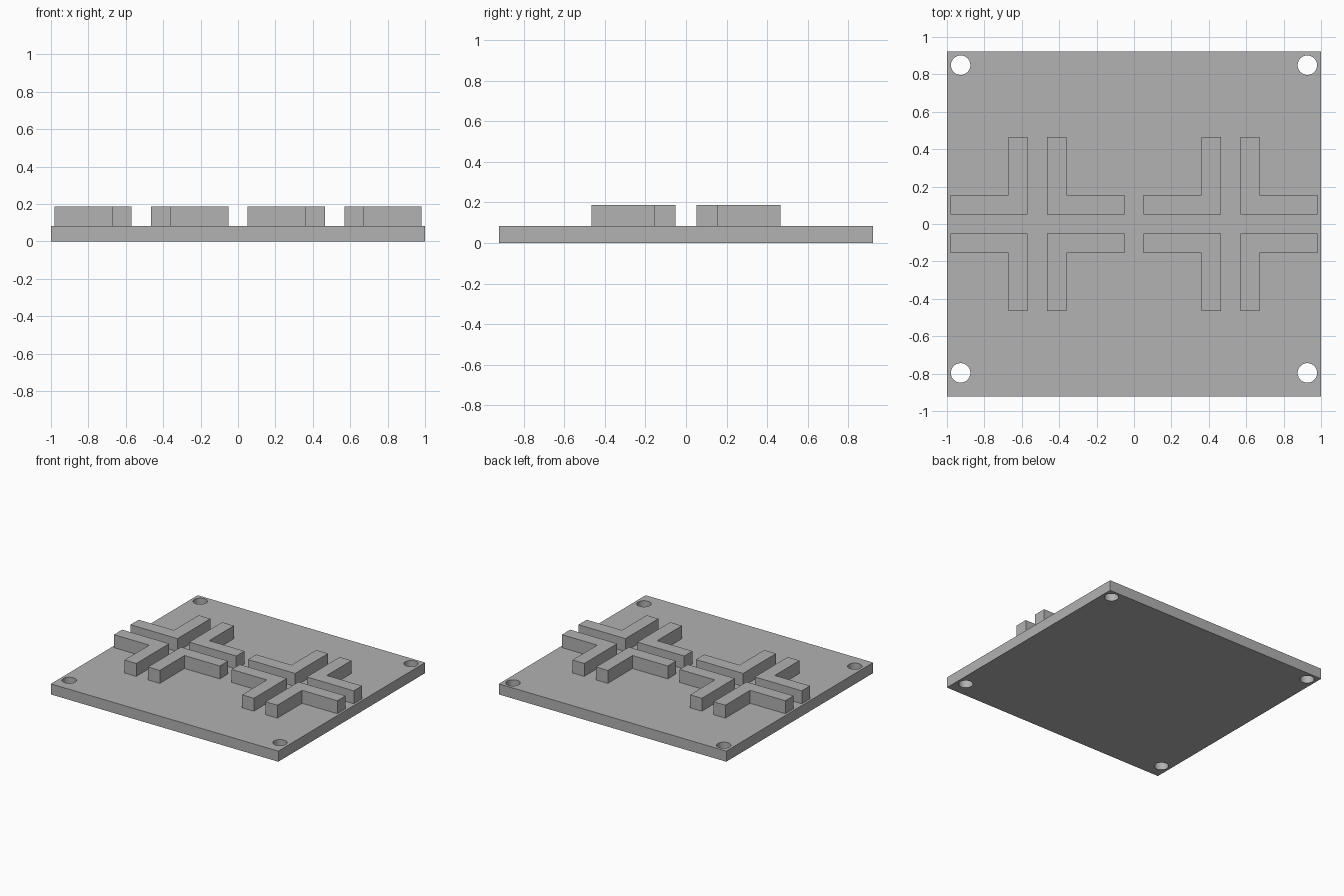
import bpy
import bmesh

if "Cube" in bpy.data.objects:
    bpy.data.objects.remove(bpy.data.objects["Cube"])

U = 0.0517            # layout module: bar half spacing
PLATE_X, PLATE_Y, PLATE_Z = 1.0, 0.922, 0.084
TOP_Z = 0.187
HOLE_R = 0.052

grey = bpy.data.materials.new("plain grey")
grey.diffuse_color = (0.445, 0.445, 0.445, 1)
grey.use_nodes = True
grey.node_tree.nodes["Principled BSDF"].inputs["Base Color"].default_value = grey.diffuse_color


def prism(name, outline, z0, z1):
    """Extrude a flat outline from z0 up to z1."""
    bm = bmesh.new()
    face = bm.faces.new([bm.verts.new((x, y, z0)) for x, y in outline])
    ext = bmesh.ops.extrude_face_region(bm, geom=[face])
    for v in ext["geom"]:
        if isinstance(v, bmesh.types.BMVert):
            v.co.z = z1
    bmesh.ops.recalc_face_normals(bm, faces=bm.faces)
    mesh = bpy.data.meshes.new(name)
    bm.to_mesh(mesh)
    bm.free()
    mesh.materials.append(grey)
    ob = bpy.data.objects.new(name, mesh)
    bpy.context.collection.objects.link(ob)
    return ob


# Base plate
plate = prism("base_plate", [(-PLATE_X, -PLATE_Y), (PLATE_X, -PLATE_Y),
                             (PLATE_X, PLATE_Y), (-PLATE_X, PLATE_Y)], 0, PLATE_Z)

# Corner screw holes, cut through the plate
for x in (-0.927, 0.927):
    for y in (-0.796, 0.849):
        bpy.ops.mesh.primitive_cylinder_add(vertices=40, radius=HOLE_R, depth=0.4,
                                            location=(x, y, PLATE_Z / 2))
        cutter = bpy.context.object
        cutter.name = "hole_cutter"
        cutter.hide_render = True
        cutter.data.materials.append(grey)
        mod = plate.modifiers.new("screw_hole", "BOOLEAN")
        mod.operation = "DIFFERENCE"
        mod.solver = "EXACT"
        mod.object = cutter
        bpy.context.view_layer.objects.active = plate
        bpy.ops.object.modifier_apply(modifier=mod.name)
        bpy.data.objects.remove(cutter)

bpy.ops.object.select_all(action="DESELECT")
plate.select_set(True)
bpy.context.view_layer.objects.active = plate
bpy.ops.object.shade_smooth_by_angle()

# Two crossings, each framed by four L-shaped corner walls
corner = [(1, 1), (9, 1), (9, 3), (3, 3), (3, 9), (1, 9)]
for side, cx in (("left", -10 * U), ("right", 10 * U)):
    for sx in (-1, 1):
        for sy in (-1, 1):
            outline = [(cx + sx * x * U, sy * y * U) for x, y in corner]
            prism(f"{side}_corner_wall", outline, PLATE_Z, TOP_Z)
